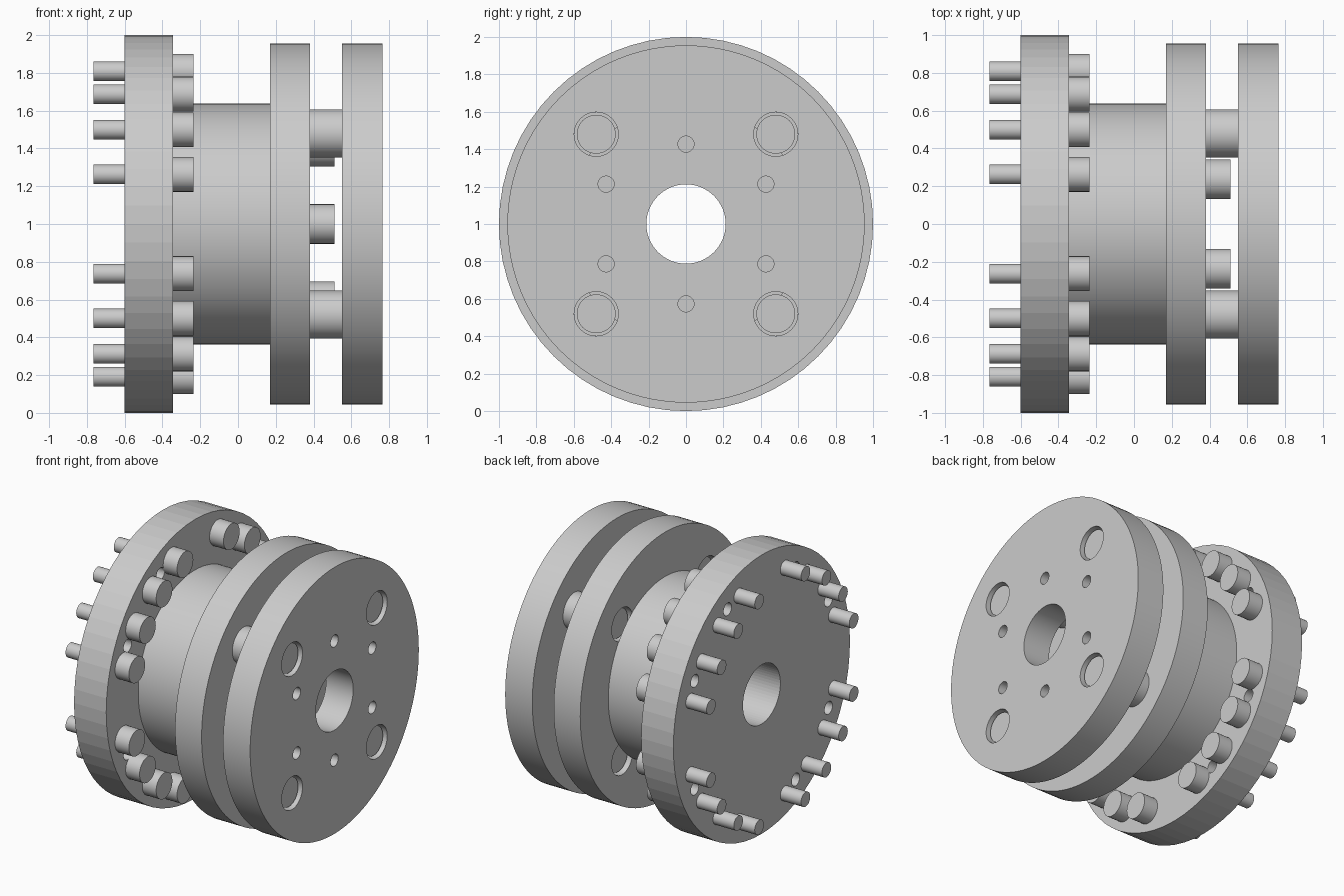
import bpy, bmesh
from math import sin, cos, radians
from mathutils import Matrix

cube = bpy.data.objects.get("Cube")
if cube:
    bpy.data.objects.remove(cube, do_unlink=True)

grey = bpy.data.materials.new("plain_grey")
grey.use_nodes = True
grey.diffuse_color = (0.6, 0.6, 0.6, 1)
grey.node_tree.nodes["Principled BSDF"].inputs["Base Color"].default_value = (0.6, 0.6, 0.6, 1)


def cylinders(name, x0, x1, radius, spots=((0, 0),), sides=32):
    """One object made of equal cylinders along x, at (y, offset from axis height)."""
    bm = bmesh.new()
    for y, z in spots:
        place = Matrix.Translation(((x0 + x1) / 2, y, 1 + z)) @ Matrix.Rotation(radians(90), 4, 'Y')
        bmesh.ops.create_cone(bm, cap_ends=True, segments=sides, radius1=radius,
                              radius2=radius, depth=x1 - x0, matrix=place)
    mesh = bpy.data.meshes.new(name)
    bm.to_mesh(mesh)
    bm.free()
    mesh.materials.append(grey)
    obj = bpy.data.objects.new(name, mesh)
    bpy.context.collection.objects.link(obj)
    return obj


def activate(obj):
    bpy.ops.object.select_all(action='DESELECT')
    obj.select_set(True)
    bpy.context.view_layer.objects.active = obj


def cut(obj, radius, spots=((0, 0),), sides=32):
    """Drill holes right through a part."""
    drill = cylinders("drill", -1, 1, radius, spots, sides)
    drill.hide_render = True
    mod = obj.modifiers.new("holes", 'BOOLEAN')
    mod.operation, mod.solver, mod.object = 'DIFFERENCE', 'EXACT', drill
    activate(obj)
    bpy.ops.object.modifier_apply(modifier=mod.name)
    bpy.data.objects.remove(drill, do_unlink=True)


def smooth(obj):
    activate(obj)
    bpy.ops.object.shade_smooth_by_angle(angle=radians(30))


def ring(radius, angles):
    return [(radius * cos(radians(a)), radius * sin(radians(a))) for a in angles]


# Hole and bolt layouts
quarters = range(0, 360, 90)
bolt_spots = ring(0.85, [q + a for q in quarters for a in (18, 36, 54, 72)])
flange_hole_spots = ring(0.85, [q + a for q in quarters for a in (27, 63)])
pin_spots = [(s * 0.48, t * 0.48) for s in (-1, 1) for t in (-1, 1)]
post_spots = ring(0.473, range(0, 360, 60))
vent_spots = [(s * 0.427, t * 0.213) for s in (-1, 1) for t in (-1, 1)] + [(0, 0.427), (0, -0.427)]
BORE, PIN_HOLE = 0.212, 0.118

# Bolted flange, left faceted
flange = cylinders("flange", -0.6, -0.345, 1.0, sides=64)
cut(flange, BORE, sides=64)
cut(flange, 0.045, flange_hole_spots)

# Hub between the flange and the middle disc
hub = cylinders("hub", -0.345, 0.17, 0.637, sides=128)
cut(hub, BORE, sides=64)

# Middle disc
middle_disc = cylinders("middle_disc", 0.17, 0.38, 0.955, sides=128)
cut(middle_disc, BORE, sides=64)
cut(middle_disc, PIN_HOLE, pin_spots)

# End disc
end_disc = cylinders("end_disc", 0.55, 0.765, 0.955, sides=128)
cut(end_disc, BORE, sides=64)
cut(end_disc, PIN_HOLE, pin_spots)
cut(end_disc, 0.043, vent_spots)

# Spacer sleeves with the pins recessed inside them
sleeves = cylinders("spacer_sleeves", 0.38, 0.55, 0.127, pin_spots, 48)
cut(sleeves, PIN_HOLE, pin_spots)
pins = cylinders("pins", 0.2, 0.74, 0.104, pin_spots)

# Short posts on the middle disc
posts = cylinders("short_posts", 0.375, 0.51, 0.105, post_spots)

# Flange bolts
heads = cylinders("bolt_heads", -0.35, -0.235, 0.092, bolt_spots)
shanks = cylinders("bolt_shanks", -0.765, -0.34, 0.052, bolt_spots)

for part in (hub, middle_disc, end_disc, sleeves, pins, posts, heads, shanks):
    smooth(part)
